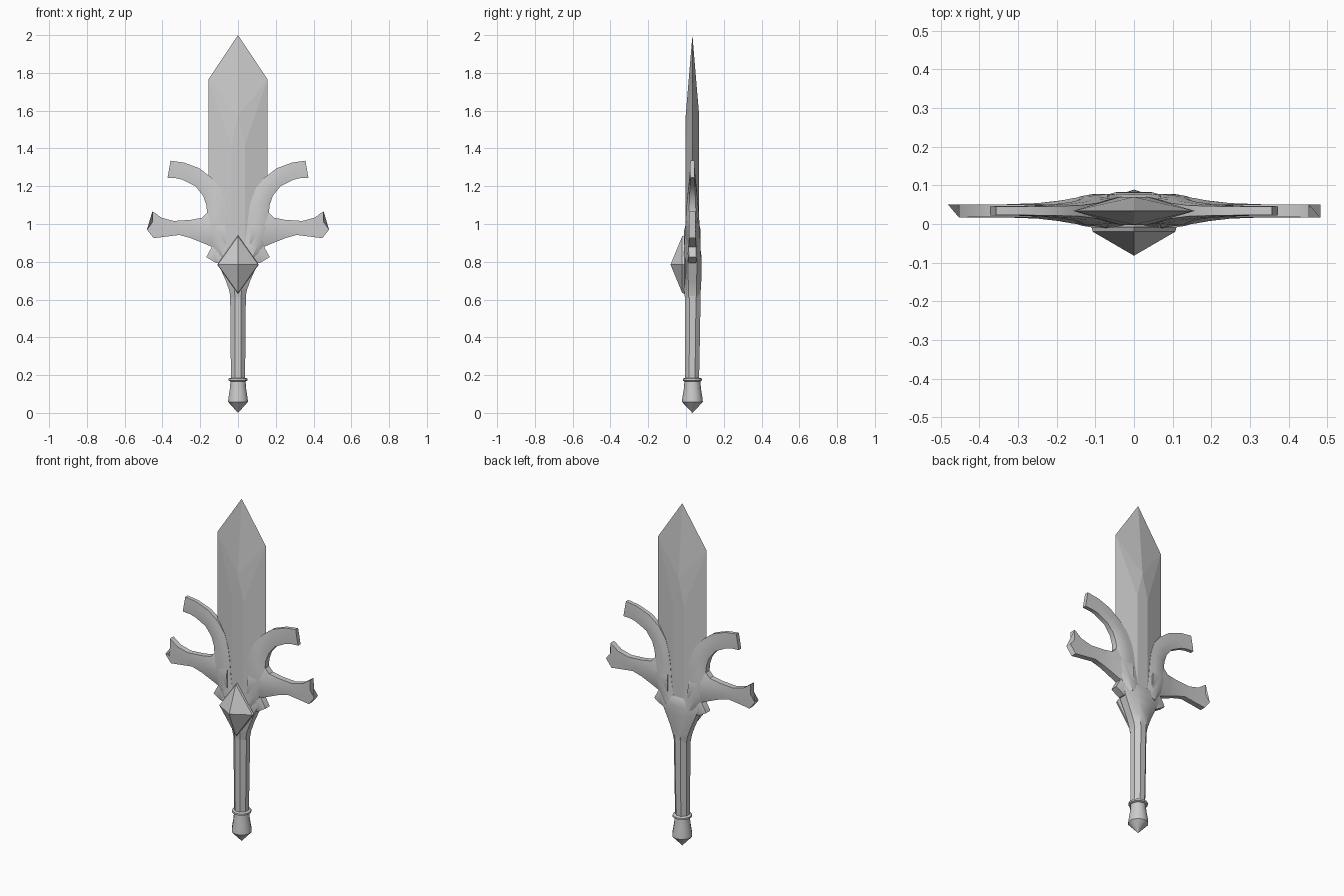
import bpy, bmesh, math
from mathutils import Vector

if "Cube" in bpy.data.objects:
    bpy.data.objects.remove(bpy.data.objects["Cube"])

YC = 0.034  # mid-plane of the sword


def make(name, verts, faces, mirror=False, smooth=None):
    me = bpy.data.meshes.new(name)
    me.from_pydata(verts, [], faces)
    bm = bmesh.new()
    bm.from_mesh(me)
    bmesh.ops.remove_doubles(bm, verts=bm.verts, dist=1e-5)
    bmesh.ops.recalc_face_normals(bm, faces=bm.faces)
    bm.to_mesh(me)
    bm.free()
    ob = bpy.data.objects.new(name, me)
    bpy.context.collection.objects.link(ob)
    if smooth:
        bpy.ops.object.select_all(action='DESELECT')
        bpy.context.view_layer.objects.active = ob
        ob.select_set(True)
        bpy.ops.object.shade_smooth_by_angle(angle=math.radians(smooth))
    if mirror:
        ob.modifiers.new("Mirror", 'MIRROR')
    return ob


def loft_rings(rings):
    n = len(rings[0])
    verts = [v for r in rings for v in r]
    faces = [(k * n + i, k * n + (i + 1) % n, (k + 1) * n + (i + 1) % n, (k + 1) * n + i)
             for k in range(len(rings) - 1) for i in range(n)]
    faces += [tuple(range(n)), tuple(range(len(verts) - n, len(verts)))]
    return verts, faces


def slab(name, sections, mirror=True, end=None):
    """Loft flat sections: (outer xz, inner xz, outer, middle, inner half thickness)."""
    rings = []
    for a, b, ta, tm, tb in sections:
        a, b = Vector(a), Vector(b)
        pts = [a, a.lerp(b, 0.3), a.lerp(b, 0.7), b]
        rings.append((pts, (ta, tm, tm, tb)))
    if end:
        rings.append(([Vector(p) for p in end[0]], [end[1]] * 4))
    out = []
    for pts, ts in rings:
        front = [(p.x, YC - t, p.y) for p, t in zip(pts, ts)]
        back = [(p.x, YC + t, p.y) for p, t in zip(pts, ts)]
        out.append(front + back[::-1])
    return make(name, *loft_rings(out), mirror=mirror, smooth=35)


def lathe(name, profile, sides, smooth):
    rings = []
    for r, z, y in profile:
        rings.append([(r * math.cos(math.tau * (i + .5) / sides),
                       y + r * math.sin(math.tau * (i + .5) / sides), z) for i in range(sides)])
    return make(name, *loft_rings(rings), smooth=smooth)


# Blade: sharp edges, ridge splitting into a flat centre strip
bv = [(0, YC, 2.0), (.157, YC, 1.765), (.157, YC, 1.1), (.1, YC, .86),
      (-.1, YC, .86), (-.157, YC, 1.1), (-.157, YC, 1.765)]
bf = []
for s in (-1, 1):
    o = len(bv)
    y = YC + s * .036
    bv += [(0, y, 1.57), (.036, y, 1.42), (.036, y, .86), (-.036, y, .86), (-.036, y, 1.42)]
    A, B, C, D, E = range(o, o + 5)
    bf += [(0, 1, A), (1, B, A), (1, 2, B), (2, C, B), (2, 3, C), (A, B, C, D, E),
           (0, A, 6), (6, A, E), (6, E, 5), (5, E, D), (5, D, 4)]
bf.append((3, 9, 10, 4, 15, 14))
make("blade", bv, bf)

# Guard core, swelling out of the grip
slab("guard_core", [
    ((w, z), (-w, z), te, tm, te) for z, w, te, tm in (
        (.61, .040, .020, .040), (.65, .047, .022, .044), (.70, .065, .022, .047),
        (.78, .100, .024, .049), (.83, .120, .026, .048), (.87, .120, .026, .042),
        (.89, .100, .022, .030))], mirror=False)

# Upper horns beside the blade
slab("guard_upper_horn", [
    ((.10, .82), (.02, .84), .026, .044, .040),
    ((.14, .90), (.035, .89), .024, .043, .036),
    ((.175, .98), (.047, .97), .024, .038, .034),
    ((.163, 1.05), (.055, 1.05), .019, .035, .032),
    ((.167, 1.10), (.068, 1.12), .017, .030, .028),
    ((.185, 1.15), (.095, 1.19), .015, .024, .020),
    ((.225, 1.20), (.14, 1.245), .013, .018, .014),
    ((.29, 1.233), (.205, 1.295), .012, .014, .012),
    ((.325, 1.242), (.285, 1.325), .011, .012, .011),
    ((.373, 1.245), (.357, 1.335), .011, .012, .011)])

# Side arms with forked ends
slab("guard_side_arm", [
    ((.07, 1.02), (.06, .84), .030, .044, .026),
    ((.165, 1.06), (.14, .88), .018, .033, .020),
    ((.19, 1.033), (.20, .905), .017, .026, .018),
    ((.25, 1.022), (.25, .925), .016, .020, .016),
    ((.34, 1.016), (.31, .942), .016, .017, .016),
    ((.405, 1.033), (.39, .932), .016, .017, .016)],
    end=([(.453, 1.068), (.453, 1.01), (.482, .97), (.446, .925)], .017))

# Short lower spurs
slab("guard_spur", [
    ((.06, .93), (.04, .79), .026, .040, .026),
    ((.135, .885), (.085, .80), .020, .028, .020),
    ((.168, .825), (.115, .793), .019, .021, .019)])

# Gem on the front: four-sided pyramid with a thin rim
gem = []
for k, y in ((.75, .0), (1.0, -.008), (.97, -.02), (.001, -.082)):
    gem.append([(.11 * k, y, .785), (0, y, .785 + .155 * k),
                (-.11 * k, y, .785), (0, y, .785 - .155 * k)])
make("gem", *loft_rings(gem))

# Grip, collar ring and pommel
lathe("grip", [(.040, .17, .032), (.043, .40, .034), (.045, .64, .036)], 8, 30)
lathe("collar", [(.042, .166, YC), (.052, .171, YC), (.052, .181, YC), (.042, .186, YC)], 12, 30)
lathe("pommel", [(.042, .172, YC), (.045, .13, YC), (.054, .075, YC), (.055, .058, YC),
                 (.0005, 0, YC)], 10, 40)
